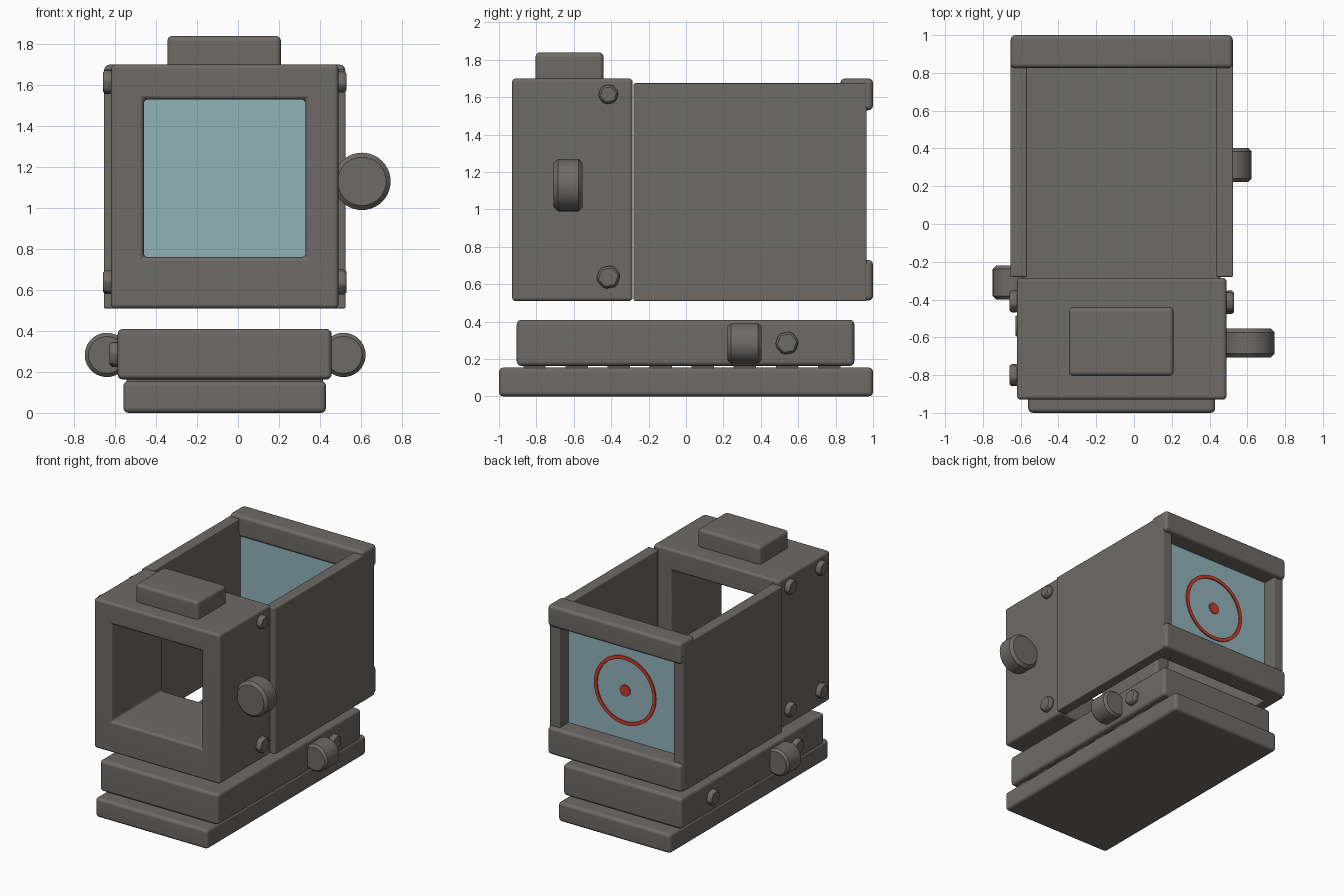
import bpy, bmesh, math
from mathutils import Matrix, Vector

if "Cube" in bpy.data.objects:
    bpy.data.objects.remove(bpy.data.objects["Cube"])

CX = -0.065  # centre line of the body


def material(name, r, g, b):
    m = bpy.data.materials.new(name)
    m.use_nodes = True
    m.diffuse_color = (r, g, b, 1)
    bsdf = next(n for n in m.node_tree.nodes if n.type == 'BSDF_PRINCIPLED')
    bsdf.inputs["Base Color"].default_value = (r, g, b, 1)
    return m


METAL = material("dark grey metal", 0.155, 0.145, 0.135)
GLASS = material("pale blue glass", 0.28, 0.45, 0.49)
RED = material("reticle red", 0.6, 0.045, 0.026)


def finish(name, bm, mat, bevel=0.0, segments=3):
    """Round the sharp edges and turn the bmesh into an object."""
    bmesh.ops.recalc_face_normals(bm, faces=bm.faces)
    if bevel:
        sharp = [e for e in bm.edges if e.calc_face_angle(0) > math.radians(40)]
        bmesh.ops.bevel(bm, geom=sharp, offset=bevel, segments=segments,
                        profile=0.5, affect='EDGES')
    mesh = bpy.data.meshes.new(name)
    bm.to_mesh(mesh)
    bm.free()
    mesh.materials.append(mat)
    ob = bpy.data.objects.new(name, mesh)
    bpy.context.collection.objects.link(ob)
    bpy.ops.object.select_all(action='DESELECT')
    ob.select_set(True)
    bpy.context.view_layer.objects.active = ob
    bpy.ops.object.shade_smooth_by_angle(angle=math.radians(40))
    wn = ob.modifiers.new("flat_panels", 'WEIGHTED_NORMAL')
    wn.keep_sharp = True
    return ob


def box(name, x, y, z, bevel=0.02, mat=METAL):
    """Box from (min, max) ranges on each axis."""
    bm = bmesh.new()
    bmesh.ops.create_cube(bm, size=1)
    for v in bm.verts:
        v.co = [(a + b) / 2 + c * (b - a) for (a, b), c in zip((x, y, z), v.co)]
    return finish(name, bm, mat, bevel)


def cylinder(name, center, radius, depth, axis, sides=40, bevel=0.0,
             mat=METAL, twist=0.0, segments=1):
    bm = bmesh.new()
    bmesh.ops.create_cone(bm, cap_ends=True, segments=sides, radius1=radius,
                          radius2=radius, depth=depth)
    turn = Vector((0, 0, 1)).rotation_difference(Vector(axis)).to_matrix().to_4x4()
    bm.transform(Matrix.Translation(center) @ turn @ Matrix.Rotation(twist, 4, 'Z'))
    return finish(name, bm, mat, bevel, segments)


def span(half):
    return (CX - half, CX + half)


# Mounting rail and base block
box("rail_plate", span(0.495), (-1, 1), (0, 0.155), 0.025)
box("base_block", span(0.522), (-0.905, 0.9), (0.163, 0.41), 0.025)
for i in range(8):
    y = -0.87 + i * 0.225
    box(f"rail_rib_{i + 1}", span(0.48), (y, y + 0.12), (0.14, 0.18), 0)

# Front housing: a rectangular frame extruded backwards
bm = bmesh.new()
outer = [(-0.62, 0.51), (0.49, 0.51), (0.49, 1.70), (-0.62, 1.70)]
inner = [(-0.46, 0.76), (0.33, 0.76), (0.33, 1.53), (-0.46, 1.53)]
ring_o = [bm.verts.new((x, -0.93, z)) for x, z in outer]
ring_i = [bm.verts.new((x, -0.93, z)) for x, z in inner]
for i in range(4):
    j = (i + 1) % 4
    bm.faces.new((ring_o[i], ring_o[j], ring_i[j], ring_i[i]))
extruded = bmesh.ops.extrude_face_region(bm, geom=bm.faces[:])["geom"]
bmesh.ops.translate(bm, vec=(0, 0.645, 0),
                    verts=[g for g in extruded if isinstance(g, bmesh.types.BMVert)])
finish("front_housing", bm, METAL, 0.02)
box("top_cap", (-0.345, 0.21), (-0.805, -0.44), (1.68, 1.84), 0.025)

# Side plates, open above and below
for name, s in (("left", 1), ("right", -1)):
    xs = sorted((CX + s * 0.502, CX + s * 0.59))
    box(f"{name}_side_plate", xs, (-0.28, 0.965), (0.51, 1.675), 0.008)

# Rear cross bars and window
box("rear_top_bar", span(0.588), (0.825, 1), (1.53, 1.70), 0.025)
box("rear_bottom_bar", span(0.588), (0.83, 1), (0.512, 0.73), 0.025)
box("rear_glass", span(0.51), (0.84, 0.855), (0.7, 1.56), 0, GLASS)

# Reticle on the back of the glass
bm = bmesh.new()
loops = []
for r in (0.245, 0.272):
    loops.append([bm.verts.new((CX + r * math.cos(a), 0.855, 1.12 + r * math.sin(a)))
                  for a in (math.tau * k / 48 for k in range(48))])
for k in range(48):
    n = (k + 1) % 48
    bm.faces.new((loops[0][k], loops[0][n], loops[1][n], loops[1][k]))
extruded = bmesh.ops.extrude_face_region(bm, geom=bm.faces[:])["geom"]
bmesh.ops.translate(bm, vec=(0, 0.009, 0),
                    verts=[g for g in extruded if isinstance(g, bmesh.types.BMVert)])
finish("reticle_ring", bm, RED)
cylinder("reticle_dot", (CX, 0.859, 1.12), 0.045, 0.009, (0, 1, 0), 24, mat=RED)

# Adjustment knobs
Y_AXIS = (0, 1, 0)
cylinder("housing_knob", (0.605, -0.63, 1.13), 0.14, 0.155, Y_AXIS, bevel=0.022)
cylinder("left_base_knob", (0.515, 0.313, 0.283), 0.108, 0.18, Y_AXIS, bevel=0.018)
cylinder("right_base_knob", (-0.64, -0.31, 0.283), 0.108, 0.18, Y_AXIS, bevel=0.018)


# Hexagonal bolts on both sides
def bolt(name, side, y, z, face_x, r=0.066, twist=0.2):
    cylinder(name, (face_x + side * 0.015, y, z), r, 0.05, (side, 0, 0), 6,
             bevel=0.012, twist=twist)


for level, z, r in (("upper", 1.615, 0.057), ("lower", 0.638, 0.067)):
    bolt(f"left_{level}_bolt", 1, -0.415, z, 0.49, r)
    for place, y in (("rear", -0.41), ("front", -0.8)):
        bolt(f"right_{level}_{place}_bolt", -1, y, z, -0.62, 0.063)
bolt("left_base_bolt", 1, 0.54, 0.285, 0.457)
bolt("right_base_front_bolt", -1, -0.54, 0.285, -0.587)
bolt("right_base_rear_bolt", -1, 0.52, 0.285, -0.587)
